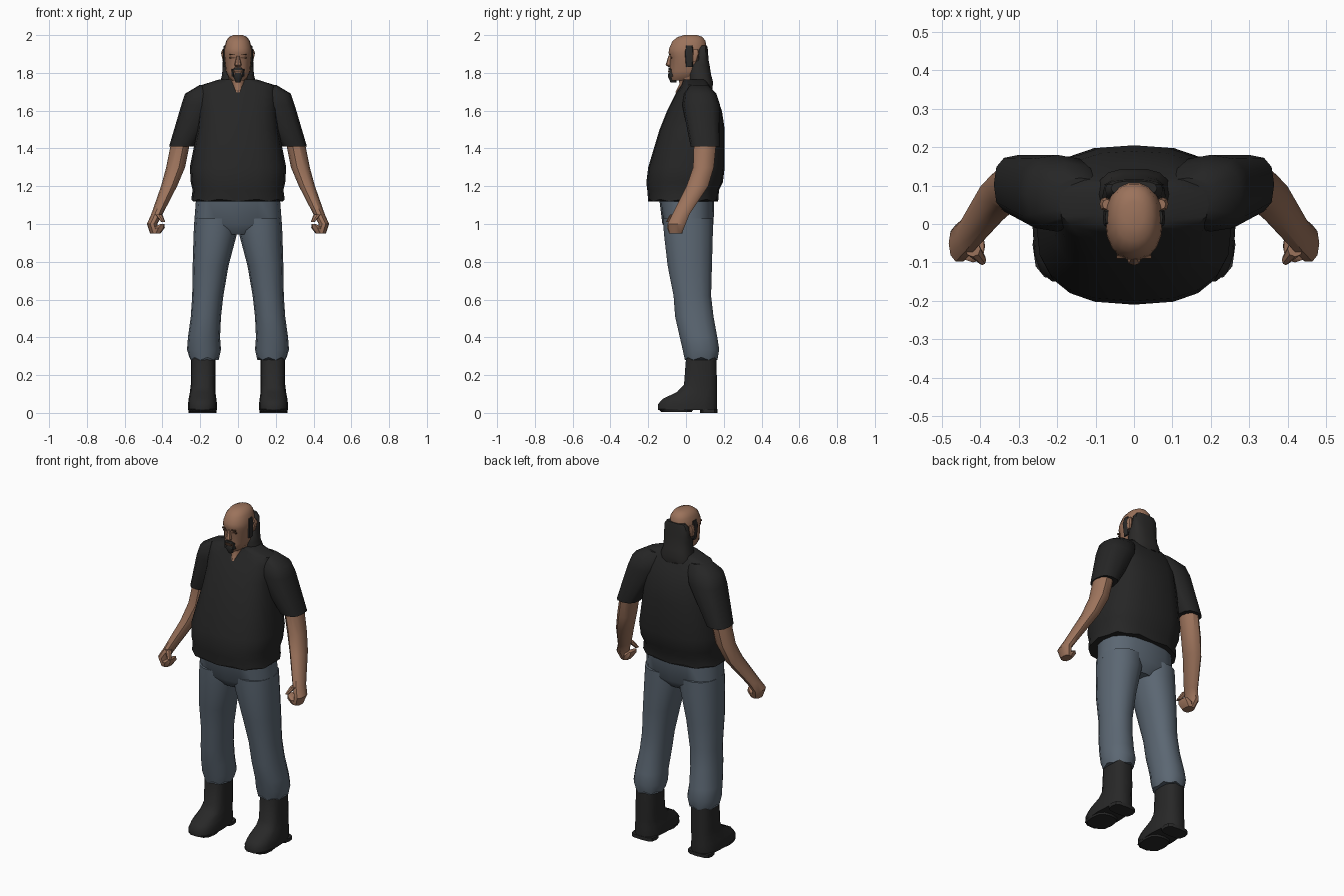
import bpy, bmesh
from math import sin, cos, pi, radians, copysign
from mathutils import Matrix

if "Cube" in bpy.data.objects:
    bpy.data.objects.remove(bpy.data.objects["Cube"], do_unlink=True)


def material(name, red, green, blue):
    mat = bpy.data.materials.new(name)
    mat.use_nodes = True
    mat.diffuse_color = (red, green, blue, 1)
    mat.node_tree.nodes["Principled BSDF"].inputs["Base Color"].default_value = mat.diffuse_color
    return mat


skin = material("skin", .33, .17, .105)
cloth = material("black shirt cloth", .019, .019, .019)
denim = material("blue denim", .105, .135, .17)
leather = material("boot leather", .021, .021, .021)
hair = material("dark hair", .024, .023, .022)
brown = material("face brown", .1, .05, .03)


def finish(name, bm, mat):
    bmesh.ops.recalc_face_normals(bm, faces=bm.faces)
    mesh = bpy.data.meshes.new(name)
    bm.to_mesh(mesh)
    bm.free()
    mesh.materials.append(mat)
    part = bpy.data.objects.new(name, mesh)
    bpy.context.collection.objects.link(part)
    bpy.ops.object.select_all(action='DESELECT')
    part.select_set(True)
    bpy.context.view_layer.objects.active = part
    bpy.ops.object.shade_smooth_by_angle(angle=radians(40))


def ring(z, wide, front, back, x=0):
    """A level cross-section: its height, width, front and back limits, and middle."""
    return z, wide / 2, (front + back) / 2, (back - front) / 2, x


def loft(name, mat, *rings, sides=12, power=.9, mirror=1, ragged=0):
    """Skin a stack of rings; a lower power is boxier, a ragged hem ends the last ring."""
    bm = bmesh.new()
    loops = []
    for z, half_wide, middle, half_deep, x in rings:
        hem = ragged if len(loops) == len(rings) - 1 else 0
        loop = []
        for i in range(sides):
            angle = 2 * pi * i / sides
            across = copysign(abs(cos(angle)) ** power, cos(angle))
            along = copysign(abs(sin(angle)) ** power, sin(angle))
            loop.append(bm.verts.new((mirror * (x + across * half_wide),
                                      middle + along * half_deep, z + hem * (-1) ** i)))
        loops.append(loop)
    for upper, lower in zip(loops, loops[1:]):
        for i in range(sides):
            j = (i + 1) % sides
            bm.faces.new((upper[i], upper[j], lower[j], lower[i]))
    bm.faces.new(loops[0])
    bm.faces.new(loops[-1])
    finish(name, bm, mat)


def pair(name, mat, *rings, **options):
    """Loft the left part and its mirror image."""
    for label, mirror in (("left", 1), ("right", -1)):
        loft(label + "_" + name, mat, *rings, mirror=mirror, **options)


def plate(name, mat, x, y, z, wide, tall):
    """A thin upright plate on the face."""
    bm = bmesh.new()
    place = Matrix.Translation((x, y, z)) @ Matrix.Diagonal((wide, .008, tall, 1))
    bmesh.ops.create_cube(bm, size=1, matrix=place)
    finish(name, bm, mat)


# Shirt body with a big belly and a loose hem
loft("shirt_body", cloth,
     ring(z=1.765, wide=.2, front=-.015, back=.115),
     ring(z=1.735, wide=.39, front=-.025, back=.125),
     ring(z=1.69, wide=.41, front=-.055, back=.155),
     ring(z=1.6, wide=.41, front=-.1, back=.19),
     ring(z=1.5, wide=.43, front=-.14, back=.205),
     ring(z=1.3, wide=.51, front=-.2, back=.205),
     ring(z=1.22, wide=.5, front=-.21, back=.195),
     ring(z=1.18, wide=.48, front=-.205, back=.175),
     ring(z=1.125, wide=.495, front=-.2, back=.17),
     sides=20, power=.76, ragged=.006)

pair("sleeve", cloth,
     ring(z=1.735, x=.14, wide=.13, front=.015, back=.12),
     ring(z=1.69, x=.18, wide=.2, front=-.01, back=.16),
     ring(z=1.63, x=.2, wide=.2, front=-.02, back=.18),
     ring(z=1.41, x=.3, wide=.13, front=.025, back=.18),
     power=.75)

# Arms running down into curled hands
pair("arm", skin,
     ring(z=1.45, x=.3, wide=.1, front=.04, back=.165),
     ring(z=1.3, x=.33, wide=.1, front=.035, back=.15),
     ring(z=1.2, x=.365, wide=.085, front=0, back=.12),
     ring(z=1.05, x=.43, wide=.06, front=-.075, back=.02),
     ring(z=1, x=.455, wide=.055, front=-.1, back=0),
     ring(z=.95, x=.44, wide=.05, front=-.09, back=-.02),
     sides=10)
pair("fingers", skin,
     ring(z=1, x=.4, wide=.02, front=-.095, back=-.025),
     ring(z=.98, x=.42, wide=.065, front=-.1, back=-.015),
     ring(z=.95, x=.435, wide=.05, front=-.09, back=-.02),
     sides=8, power=.7)
pair("thumb", skin,
     ring(z=1.05, x=.42, wide=.04, front=-.085, back=-.045),
     ring(z=1.01, x=.395, wide=.02, front=-.107, back=-.08),
     sides=8)

# Jeans: hips, then legs with ragged hems
loft("jeans_hips", denim,
     ring(z=1.16, wide=.44, front=-.145, back=.15),
     ring(z=1, wide=.465, front=-.125, back=.146),
     ring(z=.945, wide=.24, front=-.08, back=.1),
     sides=16, power=.8)
pair("jeans_leg", denim,
     ring(z=1.03, x=.115, wide=.23, front=-.125, back=.146),
     ring(z=.95, x=.12, wide=.23, front=-.12, back=.145),
     ring(z=.78, x=.145, wide=.19, front=-.1, back=.14),
     ring(z=.62, x=.16, wide=.165, front=-.068, back=.135),
     ring(z=.51, x=.17, wide=.16, front=-.06, back=.148),
     ring(z=.4, x=.18, wide=.17, front=-.035, back=.168),
     ring(z=.335, x=.18, wide=.18, front=-.02, back=.178),
     ring(z=.287, x=.18, wide=.155, front=-.008, back=.168),
     sides=14, ragged=.007)

# Boots with separate heels and soles
pair("boot", leather,
     ring(z=.31, x=.185, wide=.13, front=0, back=.163),
     ring(z=.15, x=.185, wide=.13, front=-.012, back=.165),
     ring(z=.11, x=.187, wide=.135, front=-.05, back=.165),
     ring(z=.075, x=.188, wide=.147, front=-.125, back=.167),
     ring(z=.045, x=.188, wide=.154, front=-.152, back=.168),
     ring(z=.014, x=.188, wide=.154, front=-.15, back=.166),
     sides=14, power=.72)
pair("boot_heel", leather,
     ring(z=.02, x=.188, wide=.148, front=.075, back=.167),
     ring(z=0, x=.188, wide=.148, front=.075, back=.167),
     power=.6)
pair("boot_sole", leather,
     ring(z=.02, x=.188, wide=.152, front=-.148, back=.04),
     ring(z=.004, x=.188, wide=.142, front=-.13, back=.03),
     power=.75)

# Neck, showing in the open collar
loft("neck", skin,
     ring(z=1.8, wide=.115, front=-.04, back=.1),
     ring(z=1.74, wide=.085, front=-.035, back=.09),
     ring(z=1.695, wide=.03, front=-.058, back=.05))

# Bald head
loft("head", skin,
     ring(z=2, wide=.05, front=-.01, back=.06),
     ring(z=1.99, wide=.096, front=-.045, back=.088),
     ring(z=1.968, wide=.126, front=-.073, back=.105),
     ring(z=1.93, wide=.146, front=-.09, back=.11),
     ring(z=1.905, wide=.15, front=-.094, back=.11),
     ring(z=1.885, wide=.146, front=-.084, back=.107),
     ring(z=1.81, wide=.13, front=-.088, back=.1),
     ring(z=1.78, wide=.104, front=-.086, back=.08),
     ring(z=1.76, wide=.064, front=-.078, back=.03),
     sides=18)
loft("nose", skin,
     ring(z=1.893, wide=.014, front=-.092, back=-.07),
     ring(z=1.842, wide=.038, front=-.108, back=-.07),
     ring(z=1.83, wide=.026, front=-.092, back=-.07),
     sides=8)
pair("ear", skin,
     ring(z=1.925, x=.07, wide=.025, front=.038, back=.064),
     ring(z=1.905, x=.075, wide=.03, front=.034, back=.07),
     ring(z=1.86, x=.07, wide=.02, front=.034, back=.055),
     sides=8)

# Long hair hanging from the back of the head over the collar, and sideburns
loft("back_hair", hair,
     ring(z=1.945, wide=.12, front=.075, back=.112),
     ring(z=1.925, wide=.152, front=.062, back=.116),
     ring(z=1.87, wide=.16, front=.052, back=.12),
     ring(z=1.84, wide=.164, front=.02, back=.126),
     ring(z=1.79, wide=.168, front=.012, back=.134),
     ring(z=1.75, wide=.19, front=.015, back=.145),
     ring(z=1.715, wide=.195, front=.02, back=.14),
     sides=14, power=.75, ragged=.006)
pair("sideburn", hair,
     ring(z=1.945, x=.065, wide=.02, front=0, back=.036),
     ring(z=1.91, x=.07, wide=.022, front=-.008, back=.04),
     ring(z=1.83, x=.066, wide=.02, front=0, back=.036),
     sides=8, power=.7)

# Eyes, brows and mouth
for label, side in (("left", 1), ("right", -1)):
    plate(label + "_eye", brown, x=side * .03, y=-.078, z=1.88, wide=.028, tall=.008)
    plate(label + "_brow", brown, x=side * .03, y=-.086, z=1.897, wide=.03, tall=.007)
plate("mouth", brown, x=0, y=-.09, z=1.807, wide=.04, tall=.009)

# Moustache, goatee and the strips joining them
loft("moustache", hair,
     ring(z=1.828, wide=.036, front=-.094, back=-.07),
     ring(z=1.815, wide=.066, front=-.093, back=-.06))
pair("beard_strip", hair,
     ring(z=1.82, x=.028, wide=.012, front=-.088, back=-.06),
     ring(z=1.78, x=.027, wide=.014, front=-.088, back=-.05),
     sides=8)
loft("goatee", hair,
     ring(z=1.8, wide=.028, front=-.093, back=-.06),
     ring(z=1.78, wide=.054, front=-.096, back=-.05),
     ring(z=1.75, wide=.024, front=-.082, back=-.05))
